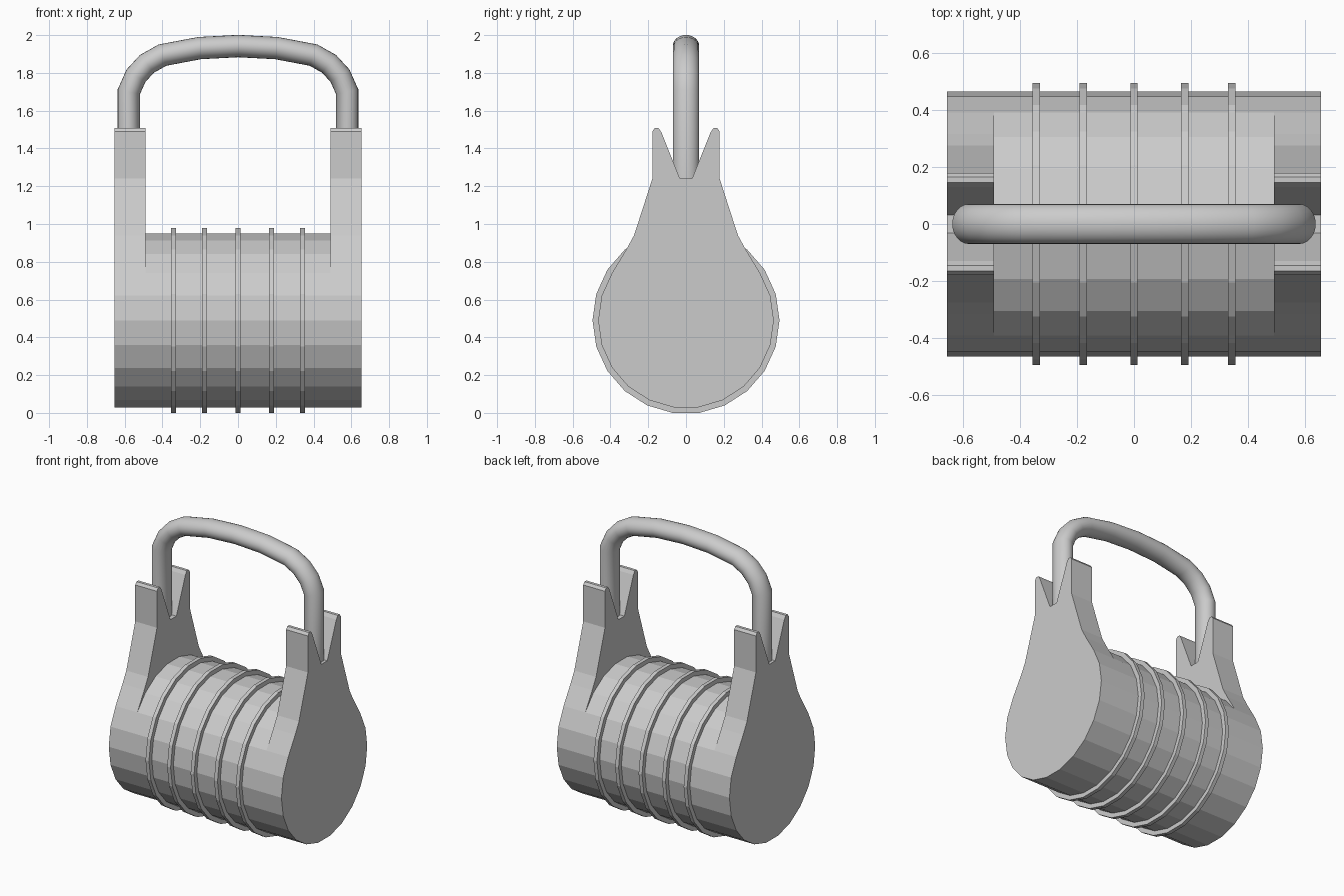
import bpy, bmesh
from math import cos, sin, pi
from mathutils import Vector

if "Cube" in bpy.data.objects:
    bpy.data.objects.remove(bpy.data.objects["Cube"])

SIDES, AXIS_Z, BODY_R, RING_R = 22, 0.49, 0.465, 0.495


def finish(name, bm):
    bmesh.ops.recalc_face_normals(bm, faces=bm.faces)
    mesh = bpy.data.meshes.new(name)
    bm.to_mesh(mesh)
    bm.free()
    obj = bpy.data.objects.new(name, mesh)
    bpy.context.collection.objects.link(obj)
    return obj


def circle(r):
    return [(r * cos(2 * pi * i / SIDES), AXIS_Z + r * sin(2 * pi * i / SIDES))
            for i in range(SIDES)]


def loft(bm, loops, caps=True):
    rows = [[bm.verts.new(p) for p in loop] for loop in loops]
    n = len(rows[0])
    for a, b in zip(rows, rows[1:]):
        for i in range(n):
            j = (i + 1) % n
            bm.faces.new((a[i], a[j], b[j], b[i]))
    if caps:
        bm.faces.new(rows[0])
        bm.faces.new(rows[-1])


def prism(name, profile, x0, x1, caps=True):
    bm = bmesh.new()
    loft(bm, [[(x, y, z) for y, z in profile] for x in (x0, x1)], caps)
    return finish(name, bm)


# Drum between the two end brackets
prism("drum", circle(BODY_R), -0.49, 0.49, caps=False)

# Thin raised rings
for i, x in enumerate((-0.342, -0.178, 0, 0.178, 0.342)):
    prism(f"ring_{i + 1}", circle(RING_R), x - 0.013, x + 0.013)

# End brackets: drum outline below, tapering to a forked notch above
half = [(0.316, 0.865), (0.275, 0.94), (0.178, 1.24), (0.178, 1.49), (0.165, 1.508),
        (0.145, 1.508), (0.13, 1.485), (0.032, 1.24)]
c = circle(BODY_R)
lower = c[9:] + c[:3]          # from upper -y side, under, to upper +y side
outline = lower + half + [(-y, z) for y, z in reversed(half)]
for side, s in (("left", -1), ("right", 1)):
    prism(f"{side}_bracket", outline, s * 0.49, s * 0.655)

# Arched handle with a slightly oval section, legs sunk into the notches
arc = [(-0.578, 1.18), (-0.578, 1.70), (-0.54, 1.785), (-0.482, 1.848),
       (-0.40, 1.894), (-0.205, 1.931), (0, 1.942)]
path = [Vector(p) for p in arc + [(-x, z) for x, z in reversed(arc[:-1])]]
loops = []
for i, p in enumerate(path):
    before = (p - path[max(i - 1, 0)]).normalized()
    after = (path[min(i + 1, len(path) - 1)] - p).normalized()
    t = (before + after).normalized()
    miter = 1 / max(t.dot(after), t.dot(before))
    nx, nz = -t.y * 0.059 * miter, t.x * 0.059 * miter
    loops.append([(p.x + nx * cos(a), 0.07 * sin(a), p.y + nz * cos(a))
                  for a in (2 * pi * k / 24 for k in range(24))])
bm = bmesh.new()
loft(bm, loops)
handle = finish("handle", bm)
bpy.context.view_layer.objects.active = handle
handle.select_set(True)
bpy.ops.object.shade_smooth_by_angle(angle=0.6)
